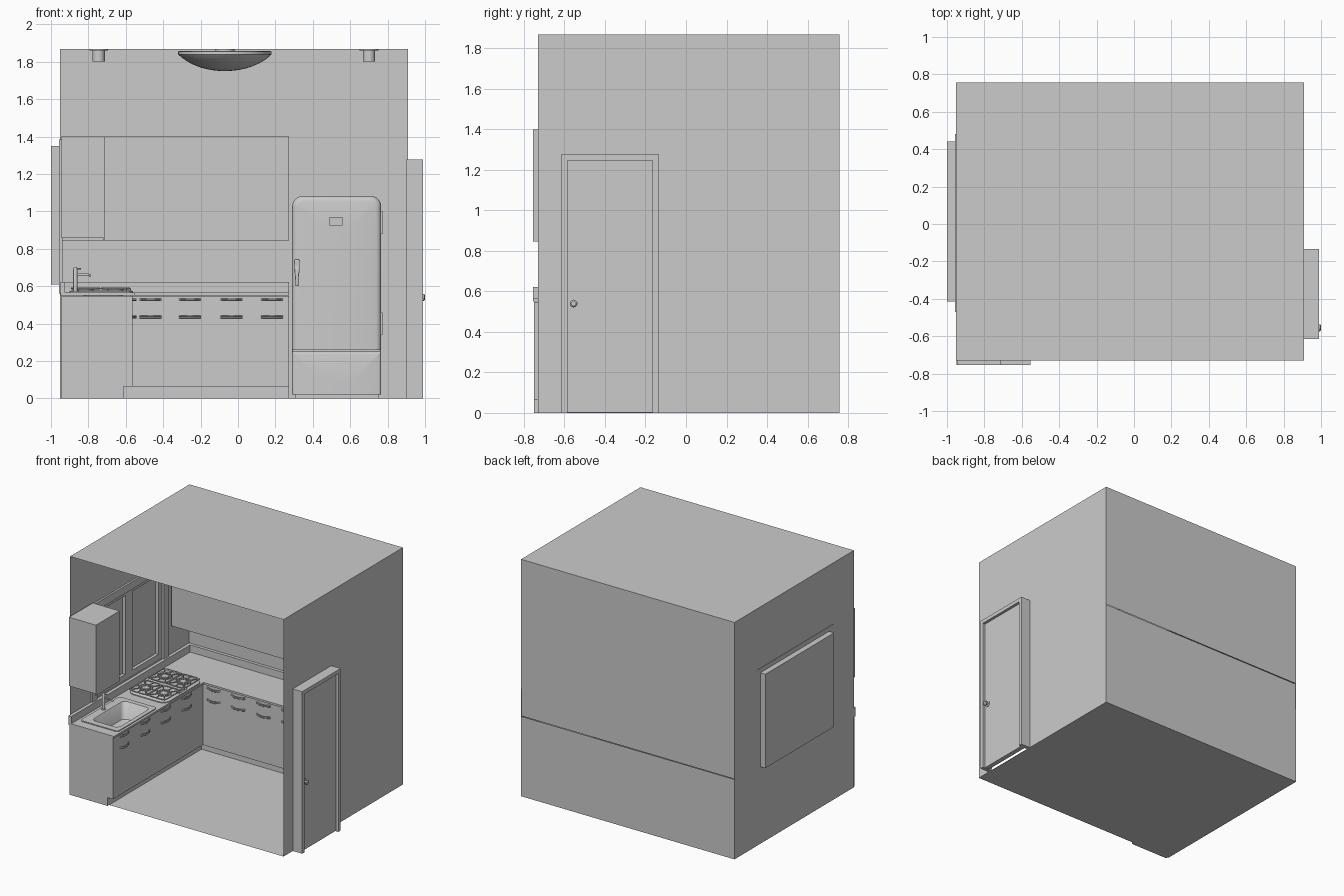
import bpy, bmesh
from math import sin, cos, pi
from mathutils import Vector

if "Cube" in bpy.data.objects:
    bpy.data.objects.remove(bpy.data.objects["Cube"])

def finish(name, bm, smooth=False):
    bmesh.ops.recalc_face_normals(bm, faces=bm.faces)
    me = bpy.data.meshes.new(name)
    bm.to_mesh(me)
    bm.free()
    ob = bpy.data.objects.new(name, me)
    bpy.context.collection.objects.link(ob)
    if smooth:
        activate(ob)
        bpy.ops.object.shade_smooth_by_angle(angle=0.6)
    return ob

def activate(ob):
    bpy.ops.object.select_all(action='DESELECT')
    ob.select_set(True)
    bpy.context.view_layer.objects.active = ob

def add_box(bm, x0, x1, y0, y1, z0, z1):
    vs = bmesh.ops.create_cube(bm, size=1)['verts']
    for v in vs:
        v.co = ((x0 + x1) / 2 + v.co.x * (x1 - x0), (y0 + y1) / 2 + v.co.y * (y1 - y0),
                (z0 + z1) / 2 + v.co.z * (z1 - z0))

def boxes(name, *dims):
    bm = bmesh.new()
    for d in dims:
        add_box(bm, *d)
    return finish(name, bm)

def loft(name, rings, caps=(True, True)):
    bm = bmesh.new()
    R = [[bm.verts.new(p) for p in r] for r in rings]
    n = len(R[0])
    for a, b in zip(R, R[1:]):
        for i in range(n):
            bm.faces.new((a[i], a[(i + 1) % n], b[(i + 1) % n], b[i]))
    for ring, cap in zip((R[0], R[-1]), caps):
        if cap:
            bm.faces.new(ring)
    return finish(name, bm, True)

def revolve(name, prof, c, axis='z', n=32):
    # prof holds (radius, distance along axis)
    def pt(r, t, a):
        u, v = r * cos(a), r * sin(a)
        return Vector(c) + Vector((u, v, t) if axis == 'z' else (t, u, v))
    return loft(name, [[pt(r, t, 2 * pi * i / n) for i in range(n)] for r, t in prof])

def rrect(x0, x1, y0, y1, r, z, n=5):
    pts = []
    for k, (cx, cy) in enumerate(((x1 - r, y1 - r), (x0 + r, y1 - r), (x0 + r, y0 + r), (x1 - r, y0 + r))):
        for i in range(n + 1):
            a = pi / 2 * (k + i / n)
            pts.append((cx + r * cos(a), cy + r * sin(a), z))
    return pts

def tubes(name, paths, r, res=2):
    cu = bpy.data.curves.new(name, 'CURVE')
    cu.dimensions = '3D'
    cu.bevel_depth, cu.bevel_resolution, cu.use_fill_caps = r, res, True
    for path in paths:
        sp = cu.splines.new('POLY')
        sp.points.add(len(path) - 1)
        for p, co in zip(sp.points, path):
            p.co = (*co, 1)
    ob = bpy.data.objects.new(name, cu)
    bpy.context.collection.objects.link(ob)
    activate(ob)
    bpy.ops.object.convert(target='MESH')
    return ob

def side_wall(name, x, y0, y1, z0, z1, hole):
    # flat wall with a rectangular opening
    bm = bmesh.new()
    def ring(a, b, c, d):
        return [bm.verts.new((x, *p)) for p in ((a, c), (b, c), (b, d), (a, d))]
    o, h = ring(y0, y1, z0, z1), ring(*hole)
    for i in range(4):
        bm.faces.new((o[i], o[(i + 1) % 4], h[(i + 1) % 4], h[i]))
    return finish(name, bm)

def plane(name, pts):
    bm = bmesh.new()
    bm.faces.new([bm.verts.new(p) for p in pts])
    return finish(name, bm)

def frame(name, x0, x1, y0, y1, z0, z1, w, bottom=True):
    d = [(x0, x1, y0, y0 + w, z0, z1), (x0, x1, y1 - w, y1, z0, z1), (x0, x1, y0 + w, y1 - w, z1 - w, z1)]
    if bottom:
        d.append((x0, x1, y0 + w, y1 - w, z0, z0 + w))
    return boxes(name, *d)

# room shell, open at the front
L, RT, F, B, H = -.953, .908, -.73, .757, 1.867
for nm, z in (('floor', 0), ('ceiling', H)):
    plane(nm, [(L, F, z), (RT, F, z), (RT, B, z), (L, B, z)])
for nm, y, z0, z1 in (('back_wall_lower', B, 0, .63), ('backsplash_tiles', B - .006, .63, .85), ('back_wall_upper', B, .85, H)):
    plane(nm, [(L, y, z0), (RT, y, z0), (RT, y, z1), (L, y, z1)])
side_wall('left_wall', L, F, B, 0, H, (-.41, .44, .615, 1.345))
side_wall('right_wall', RT, F, B, 0, H, (-.59, -.16, .002, 1.25))

# window: outer box, casing, two sashes and pane
frame('window_box', -1, L, -.415, .44, .61, 1.35, .015)
frame('window_casing', L - .003, L + .015, -.47, .48, .56, 1.385, .06)
boxes('window_pane', (-1, -.992, -.41, .435, .615, 1.345))
for i, y in enumerate((-.40, .0125)):
    frame(f'window_sash_{i}', -.985, -.96, y, y + .4125, .625, 1.335, .045)

# door
frame('door_frame', .9, .99, -.615, -.135, 0, 1.277, .03, False)
boxes('door_leaf', (.93, .968, -.585, -.165, .003, 1.247))
revolve('door_knob', [(.022, 0), (.022, .004), (.009, .006), (.009, .014), (.018, .018), (.019, .026), (.012, .032)],
        (.968, -.555, .54), 'x', 20)

# lower cabinets, worktops and upstands
boxes('toe_kick', (-.945, -.612, -.75, .75, 0, .065), (-.612, .272, .42, .75, 0, .065))
left_body = boxes('left_base_cabinet', (-.945, -.565, -.75, .75, .065, .548))
boxes('back_base_cabinet', (-.565, .272, .372, .75, .065, .548))
left_top = boxes('left_worktop', (-.945, -.553, -.755, .75, .55, .565))
boxes('back_worktop', (-.553, .274, .36, .75, .55, .565))
boxes('upstand', (-.95, -.925, -.755, .75, .55, .622), (-.925, .274, .725, .75, .55, .622))

# sink opening and basin
cutter = boxes('sink_cutter', (-.84, -.6, -.64, -.22, .43, .7))
cutter.hide_render = True
for ob in (left_body, left_top):
    m = ob.modifiers.new('cut', 'BOOLEAN')
    m.object, m.solver = cutter, 'EXACT'
    activate(ob)
    bpy.ops.object.modifier_apply(modifier='cut')
bpy.data.objects.remove(cutter)
loft('sink', [rrect(-.90, -.572, -.68, -.19, .02, .565), rrect(-.90, -.572, -.68, -.19, .02, .572),
              rrect(-.835, -.605, -.63, -.23, .035, .572), rrect(-.83, -.61, -.625, -.235, .035, .566),
              rrect(-.80, -.64, -.58, -.28, .04, .46), rrect(-.78, -.66, -.56, -.30, .04, .452)], (False, True))
revolve('sink_drain', [(.025, 0), (.025, .004), (.015, .004), (.013, .001)], (-.72, -.43, .452), n=20)

# mixer tap
revolve('tap_body', [(.018, 0), (.018, .006), (.011, .008), (.011, .125), (.008, .13)], (-.87, -.43, .57), n=20)
tubes('tap_spout', [[(-.87, -.43, .662), (-.80, -.43, .662), (-.787, -.43, .655)]], .006)
tubes('tap_lever', [[(-.87, -.43, .692), (-.84, -.43, .692)]], .004)

# hob plate, burners and grates
loft('hob_plate', [rrect(-.90, -.562, -.10, .37, .06, .565), rrect(-.90, -.562, -.10, .37, .06, .572),
                   rrect(-.893, -.569, -.093, .363, .055, .576)])
bars = []
for x in (-.815, -.655):
    for y in (.015, .255):
        revolve('burner', [(.042, 0), (.042, .006), (.028, .007), (.028, .013), (.022, .015)], (x, y, .575), n=20)
        bars.append([(x + .05 * cos(a), y + .05 * sin(a), .588) for a in [pi * i / 8 for i in range(17)]])
        for k in range(8):
            a = k * pi / 4
            s = .075 / max(abs(cos(a)), abs(sin(a)))
            bars.append([(x + .022 * cos(a), y + .022 * sin(a), .588), (x + s * cos(a), y + s * 1.35 * sin(a), .588)])
        bars.append([p for p in rrect(x - .076, x + .076, y - .102, y + .102, .03, .588, 3)] + [(x + .076, y + .072, .588)])
tubes('hob_grates', bars, .0045, 0)
for i in range(4):
    revolve('hob_knob', [(.013, 0), (.012, .012)], (-.585, .09 + i * .03, .575), n=12)

# bowed drawer handles on both cabinet fronts
arc = [(-.058 + .0145 * i, .022 * sin(pi * i / 8)) for i in range(9)]
paths = []
for z in (.527, .436):
    for x in (-.468, -.257, -.035, .182):
        paths += [[(x + t, .37 - d, z + k) for t, d in arc] for k in (-.004, .004)]
    for y in (-.61, -.35, -.09, .17):
        paths += [[(-.567 + d, y + t, z + k) for t, d in arc] for k in (-.004, .004)]
tubes('drawer_handles', paths, .004, 1)

# wall cabinets with overhanging doors
boxes('left_wall_cabinet', (-.945, -.72, -.755, -.46, .858, 1.4))
boxes('left_wall_cabinet_door', (-.72, -.71, -.755, -.46, .845, 1.4))
boxes('back_wall_cabinet', (-.945, .272, .53, .75, .858, 1.4))
boxes('back_wall_cabinet_doors', (-.945, .272, .52, .53, .845, 1.4))

# rounded refrigerator
def fridge_part(name, z0, z1, yb, yf, r, soft):
    def ring(i, y):
        x0, x1, zt, rr = .29 + i, .765 - i, z1 - i, max(r - i * .5, .004)
        pts = [(x0, y, z0), (x1, y, z0)]
        for cx, a0 in ((x1 - rr, 0), (x0 + rr, pi / 2)):
            pts += [(cx + rr * cos(a0 + pi / 12 * k), y, zt - rr + rr * sin(a0 + pi / 12 * k)) for k in range(7)]
        return pts
    prof = [(0, yb)] + [(soft * (1 - cos(a)), yf + soft * (1 - sin(a))) for a in [pi / 10 * k for k in range(6)]]
    prof += [(soft + .06, yf - .006), (soft + .12, yf - .009)]
    return loft(name, [ring(*p) for p in prof])

fridge_part('fridge_body', .02, 1.078, .74, .30, .05, .01)
fridge_part('fridge_door', .258, 1.082, .298, .235, .055, .03)
fridge_part('fridge_lower_panel', .022, .25, .298, .24, .004, .015)
boxes('fridge_base', (.305, .75, .28, .72, 0, .025))
boxes('fridge_hinges', *[(.755, .772, .25, .32, z, z + .12) for z in (.34, .88)])
boxes('fridge_plate', (.49, .56, .217, .235, .925, .97))
loft('fridge_handle', [rrect(.315 - w, .315 + w, y, y + .02, .005, z, 3) for w, y, z in
                       ((.008, .2, .6), (.009, .195, .64), (.012, .195, .68), (.015, .205, .735), (.011, .21, .742))])
boxes('fridge_handle_base', (.302, .328, .2, .265, .67, .735))

# ceiling lamp and spotlights
dish = [(.25 * sin(a) / sin(1.0), 1.75 + .09 * (1 - cos(a)) / (1 - cos(1.0))) for a in [.02 + .98 * i / 12 for i in range(13)]]
revolve('ceiling_lamp', dish + [(.25, 1.855), (.235, 1.858), (.05, 1.858), (.05, H)], (-.07, .015, 0), n=48)
for x in (-.745, .70):
    for y in (-.45, .48):
        revolve('spotlight', [(.026, 1.81), (.028, 1.80), (.033, 1.80), (.033, 1.86), (.05, 1.861), (.05, H)], (x, y, 0), n=24)
